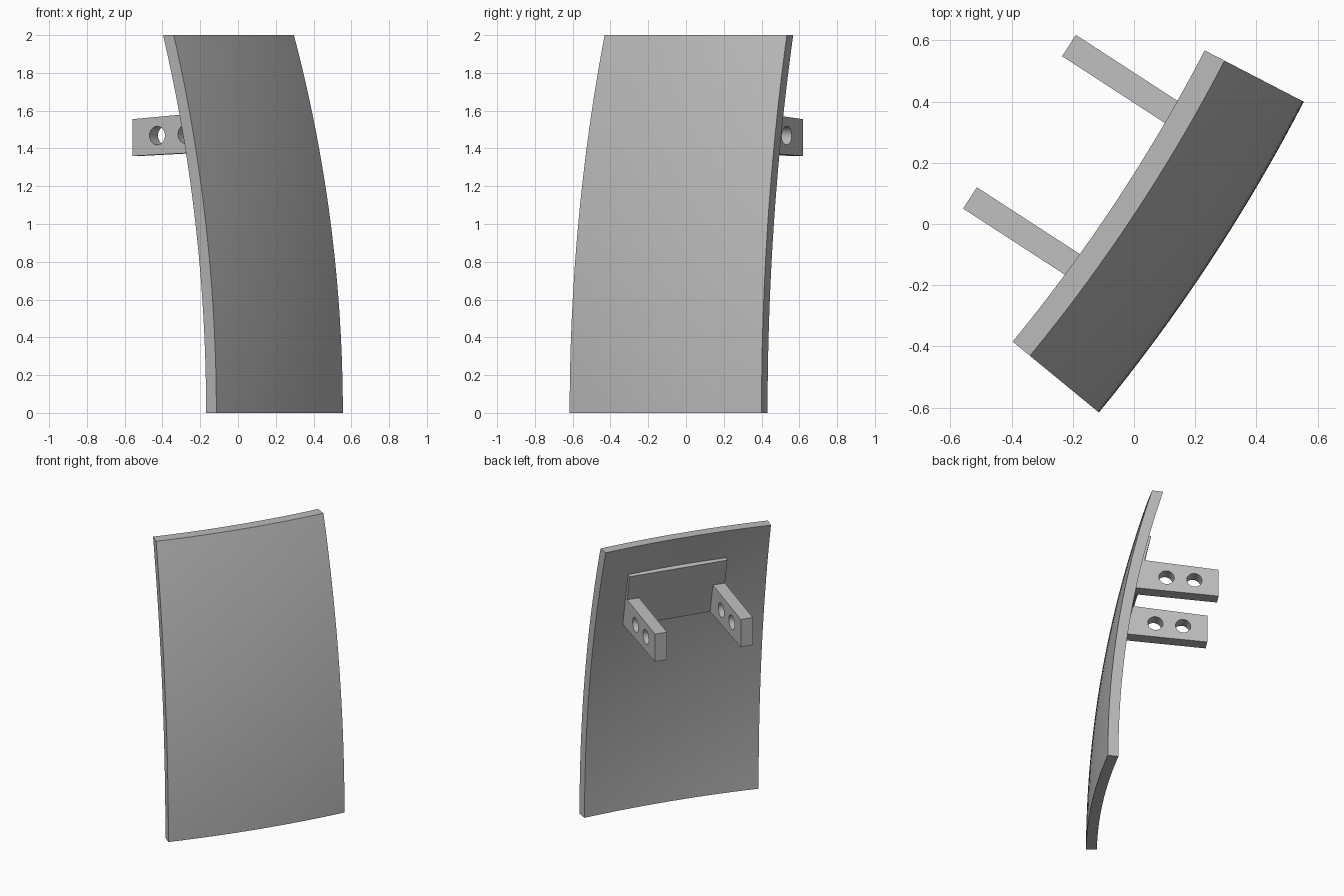
import bpy, bmesh, math
from mathutils import Matrix, Vector

cube = bpy.data.objects.get("Cube")
if cube:
    bpy.data.objects.remove(cube, do_unlink=True)

grey = bpy.data.materials.new("plain_grey")
grey.use_nodes = True
grey.diffuse_color = (0.5, 0.5, 0.5, 1)
grey.node_tree.nodes["Principled BSDF"].inputs["Base Color"].default_value = (0.5, 0.5, 0.5, 1)

# Bracket frame: local x points out through the panel, local y is up
TURN = math.radians(-33)
OUT = Vector((math.cos(TURN), math.sin(TURN), 0))
UP = Vector((0, 0, 1))
SIDE = OUT.cross(UP)


def shade(obj):
    bpy.ops.object.select_all(action='DESELECT')
    obj.select_set(True)
    bpy.context.view_layer.objects.active = obj
    bpy.ops.object.shade_smooth_by_angle(angle=math.radians(30))


def extruded_profile(name, loops, side, width):
    """Fill closed outlines (inner ones become holes) and extrude sideways."""
    curve = bpy.data.curves.new(name, 'CURVE')
    curve.dimensions = '2D'
    curve.fill_mode = 'BOTH'
    curve.extrude = width / 2
    for loop in loops:
        spline = curve.splines.new('POLY')
        spline.points.add(len(loop) - 1)
        for point, (x, y) in zip(spline.points, loop):
            point.co = (x, y, 0, 1)
        spline.use_cyclic_u = True
    curve.materials.append(grey)
    obj = bpy.data.objects.new(name, curve)
    frame = Matrix((OUT, UP, SIDE)).transposed().to_4x4()
    obj.matrix_world = Matrix.Translation(-SIDE * side) @ frame
    bpy.context.collection.objects.link(obj)
    bpy.ops.object.select_all(action='DESELECT')
    obj.select_set(True)
    bpy.context.view_layer.objects.active = obj
    bpy.ops.object.convert(target='MESH')
    shade(obj)


def circle(x, y, r, n=32):
    return [(x + r * math.cos(k * math.tau / n), y + r * math.sin(k * math.tau / n))
            for k in range(n)]


# Curved panel: an arced wall section swept around a distant upright axis
AXIS = Vector((-4.612, 3.078, 0))
RADIUS, BEND, THICK, HEIGHT = 5.82, 7.0, 0.07, 2.0
STEPS, SWEEP = 24, 16


def wall_radius(z, inset):
    bend = BEND - inset
    return RADIUS - BEND + math.sqrt(bend * bend - z * z)


levels = [HEIGHT * i / STEPS for i in range(STEPS + 1)]
section = [(wall_radius(z, 0), z) for z in levels]
section += [(wall_radius(z, THICK), z) for z in reversed(levels)]

bm = bmesh.new()
rings = []
for j in range(SWEEP + 1):
    a = math.radians(-39.4 + 12 * j / SWEEP)
    rings.append([bm.verts.new(AXIS + Vector((r * math.cos(a), r * math.sin(a), z)))
                  for r, z in section])
n = len(section)
for a, b in zip(rings, rings[1:]):
    for i in range(n):
        k = (i + 1) % n
        bm.faces.new((a[i], a[k], b[k], b[i]))
for ring in (rings[0], rings[-1]):
    for i in range(STEPS):
        bm.faces.new((ring[i], ring[i + 1], ring[n - 2 - i], ring[n - 1 - i]))
bmesh.ops.recalc_face_normals(bm, faces=bm.faces)
mesh = bpy.data.meshes.new("curved_panel")
bm.to_mesh(mesh)
bm.free()
mesh.materials.append(grey)
panel = bpy.data.objects.new("curved_panel", mesh)
bpy.context.collection.objects.link(panel)
shade(panel)

# Mounting plate leaning against the inside of the panel
MIDDLE, SPACING, ARM_WIDTH = 0.0765, 0.594, 0.083
plate = [(0.03, 1.383), (0.08, 1.395), (-0.01, 1.785), (-0.06, 1.773)]
extruded_profile("mounting_plate", [plate], MIDDLE, SPACING + ARM_WIDTH)

# Two tapered arms, each with a pair of round holes
arm = [(-0.496, 1.36), (0.035, 1.384), (-0.01, 1.593), (-0.496, 1.555)]
holes = [circle(-0.34, 1.468, 0.049), circle(-0.16, 1.475, 0.049)]
for name, sign in (("left_arm", 1), ("right_arm", -1)):
    extruded_profile(name, [arm] + holes, MIDDLE + sign * SPACING / 2, ARM_WIDTH)
